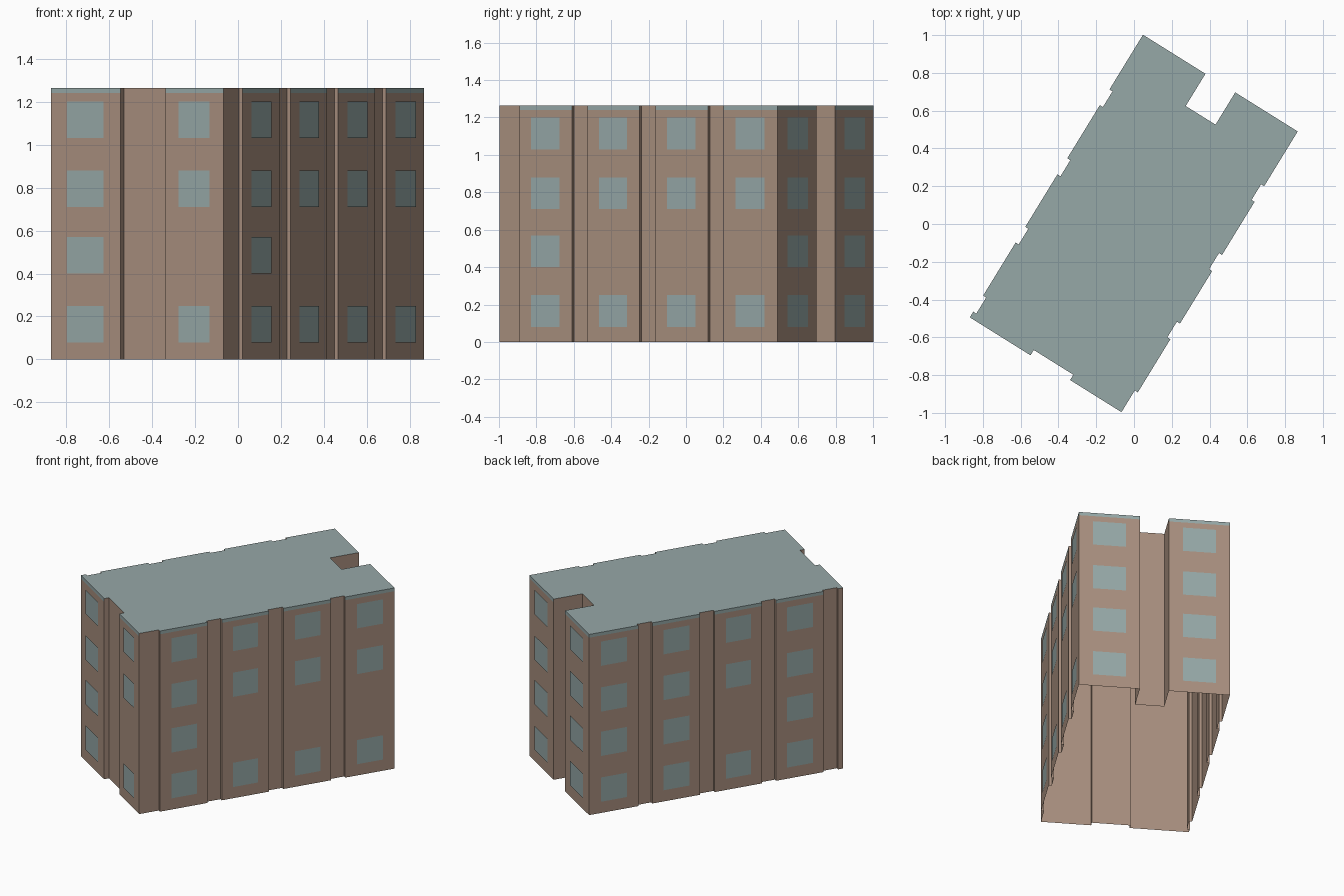
import bpy
import bmesh
from mathutils import Vector

cube = bpy.data.objects.get("Cube")
if cube:
    bpy.data.objects.remove(cube, do_unlink=True)

HEIGHT, BAND = 1.263, 1.24
ACROSS, ALONG = Vector((0.848, -0.530, 0)), Vector((0.5225, 0.8526, 0))
FRONT, BACK = -0.88, 0.875
SIDE, STRIP = 0.483, 0.464          # projecting panels and recessed strips
SILLS, WINDOW_HEIGHT, WINDOW_SHARE = (0.08, 0.4, 0.71, 1.03), 0.17, 0.535
ALL, GAP = (0, 1, 2, 3), (0, 2, 3)  # window rows, with or without the second floor


def material(name, color):
    mat = bpy.data.materials.new(name)
    mat.use_nodes = True
    mat.diffuse_color = (*color, 1)
    mat.node_tree.nodes["Principled BSDF"].inputs["Base Color"].default_value = (*color, 1)
    return mat


brown = material("brown_wall", (0.392, 0.275, 0.209))
teal = material("grey_teal", (0.305, 0.392, 0.388))


def place(a, b, z):
    """Turn plan coordinates of the slanted building into a point."""
    return ACROSS * a + ALONG * b + Vector((0, 0, z))


def finish(bm, name, mats):
    mesh = bpy.data.meshes.new(name)
    bm.to_mesh(mesh)
    bm.free()
    for mat in mats:
        mesh.materials.append(mat)
    obj = bpy.data.objects.new(name, mesh)
    bpy.context.collection.objects.link(obj)
    return obj


# Plan outline, counterclockwise; each corner carries the window rows of the wall after it
outline = [(-SIDE, FRONT, ALL), (-0.104, FRONT, None), (-0.104, -0.847, None),
           (0.143, -0.847, None), (0.143, FRONT, GAP), (STRIP, FRONT, None)]

# Side panels
panels = [(-0.745, -0.415), (-0.318, 0.008), (0.108, 0.438), (0.535, BACK)]
for (start, end), rows in zip(panels, (ALL, GAP, GAP, GAP)):
    outline += [(STRIP, start, None), (SIDE, start, rows)]
    if end < BACK:
        outline += [(SIDE, end, None), (STRIP, end, None)]

# Back wings and the notch between them
outline += [(SIDE, BACK, ALL), (0.093, BACK, None), (0.093, 0.675, None),
            (-0.093, 0.675, None), (-0.093, BACK, ALL)]

for (start, end), rows in zip(reversed(panels), (ALL, ALL, GAP, ALL)):
    if end < BACK:
        outline += [(-STRIP, end, None), (-SIDE, end, rows)]
    else:
        outline.append((-SIDE, end, rows))
    outline += [(-SIDE, start, None), (-STRIP, start, None)]
outline += [(-STRIP, -0.845, None), (-SIDE, -0.845, None)]

# Walls with a coloured band above the window panels, open underneath
shell = bmesh.new()
rings = [[shell.verts.new(place(a, b, z)) for a, b, _ in outline] for z in (0, BAND, HEIGHT)]
count = len(outline)
for i, (_, _, rows) in enumerate(outline):
    j = (i + 1) % count
    for level in (0, 1):
        low, high = rings[level], rings[level + 1]
        face = shell.faces.new((low[i], low[j], high[j], high[i]))
        face.material_index = 1 if level and rows else 0
roof = shell.faces.new(rings[2])
roof.material_index = 1
finish(shell, "building_shell", (brown, teal))

# Windows as thin plates centred on their panels
glass = bmesh.new()
for i, (a, b, rows) in enumerate(outline):
    if not rows:
        continue
    start, end = place(a, b, 0), place(*outline[(i + 1) % count][:2], 0)
    middle, half = (start + end) / 2, (end - start) * WINDOW_SHARE / 2
    outward = half.cross(Vector((0, 0, 1))).normalized() * 0.004
    for row in rows:
        sill = Vector((0, 0, SILLS[row]))
        head = sill + Vector((0, 0, WINDOW_HEIGHT))
        corners = [middle + outward + offset for offset in
                   (sill - half, sill + half, head + half, head - half)]
        glass.faces.new([glass.verts.new(c) for c in corners])
finish(glass, "windows", (teal,))
